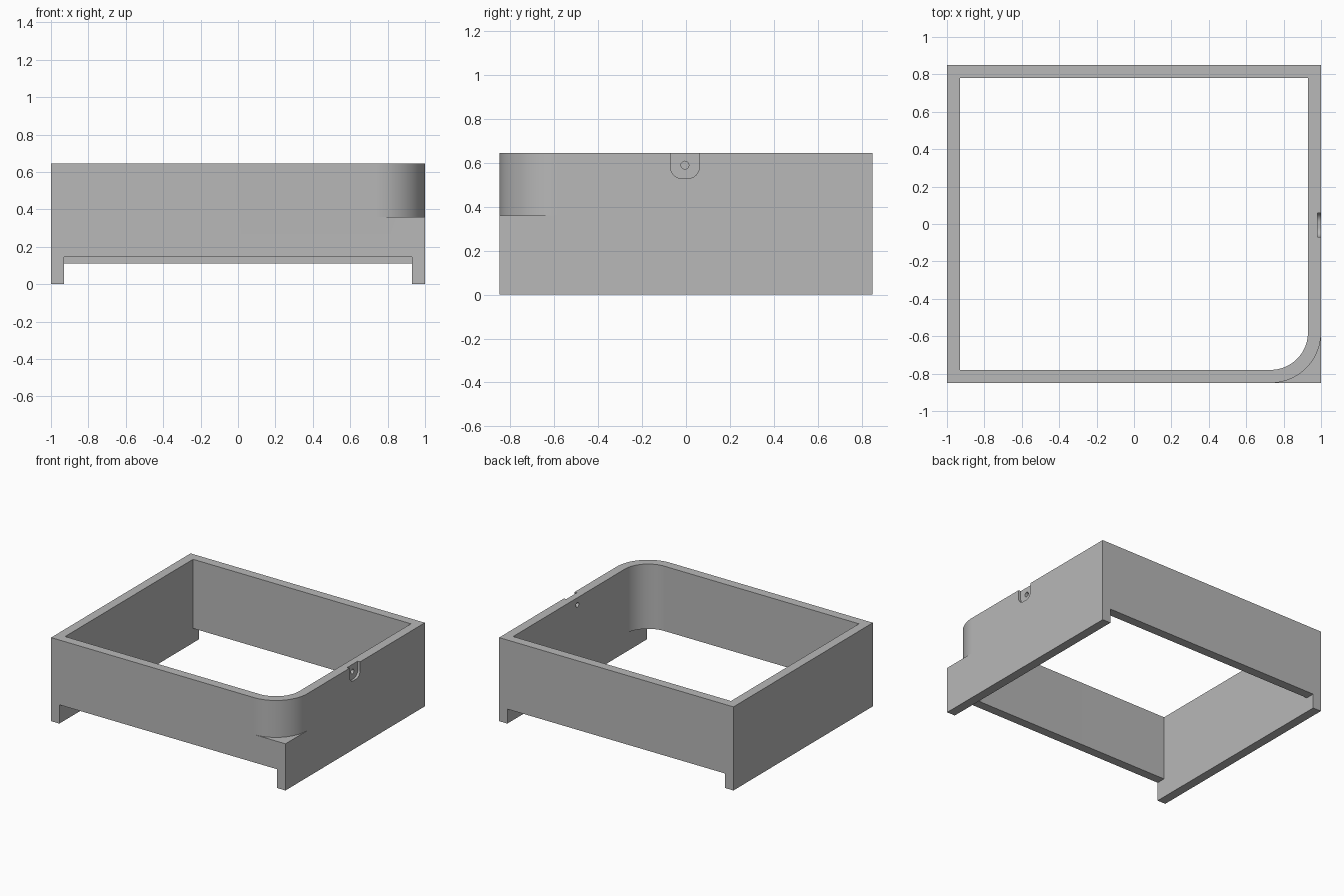
import bpy, bmesh
from math import cos, sin, pi, radians
from mathutils import Vector

cube = bpy.data.objects.get("Cube")
if cube:
    bpy.data.objects.remove(cube, do_unlink=True)

# Main dimensions
HX, HY, HEIGHT, WALL = 1.0, 0.85, 0.645, 0.07
IX, IY = HX - WALL, HY - WALL
R_OUT = 0.27
CX, CY = HX - R_OUT, -HY + R_OUT      # centre of the rounded corner

grey = bpy.data.materials.new("plain grey")
grey.use_nodes = True
colour = (0.48, 0.48, 0.48, 1)
grey.diffuse_color = colour
grey.node_tree.nodes["Principled BSDF"].inputs["Base Color"].default_value = colour


def arc(cx, cy, r, start, end, steps=24):
    angles = [start + (end - start) * i / steps for i in range(steps + 1)]
    return [(cx + r * cos(a), cy + r * sin(a)) for a in angles]


def prism(name, outline, low, high, axis="z"):
    """Extrude an outline: (x, y) along z, or (y, z) along x."""
    def place(p, h):
        return (p[0], p[1], h) if axis == "z" else (h, p[0], p[1])
    bm = bmesh.new()
    face = bm.faces.new([bm.verts.new(place(p, low)) for p in outline])
    top = bmesh.ops.extrude_face_region(bm, geom=[face])["geom"]
    shift = Vector(place((0, 0), high - low))
    bmesh.ops.translate(bm, vec=shift, verts=[v for v in top if isinstance(v, bmesh.types.BMVert)])
    bmesh.ops.recalc_face_normals(bm, faces=bm.faces)
    mesh = bpy.data.meshes.new(name)
    bm.to_mesh(mesh)
    bm.free()
    mesh.materials.append(grey)
    ob = bpy.data.objects.new(name, mesh)
    bpy.context.collection.objects.link(ob)
    return ob


def rect(x0, x1, y0, y1):
    return [(x0, y0), (x1, y0), (x1, y1), (x0, y1)]


def cut(target, cutter):
    cutter.hide_render = True
    mod = target.modifiers.new(cutter.name, "BOOLEAN")
    mod.operation, mod.solver, mod.object = "DIFFERENCE", "EXACT", cutter
    bpy.context.view_layer.objects.active = target
    bpy.ops.object.modifier_apply(modifier=mod.name)
    bpy.data.objects.remove(cutter, do_unlink=True)


# Outer block
frame = prism("frame", rect(-HX, HX, -HY, HY), 0, HEIGHT)

# Open middle with one rounded corner
cavity = [(-IX, IY), (-IX, -IY)] + arc(CX, CY, R_OUT - WALL, -pi / 2, 0) + [(IX, IY)]
cut(frame, prism("cavity", cavity, -0.2, 1))

# Upper part of the front left corner, rounded off above a ledge
corner = arc(CX, CY, R_OUT, -pi / 2, 0) + [(1.2, CY), (1.2, -1.1), (CX, -1.1)]
cut(frame, prism("corner_cutter", corner, 0.36, 1))

# Raised lower edges of the front and back walls
cut(frame, prism("front_gap", rect(-IX, IX, -1.1, -0.4), -0.2, 0.145))
cut(frame, prism("back_gap", rect(-IX, IX, 0.4, 1.1), -0.2, 0.112))

# Shallow round-bottomed recess with a pin hole in the left wall
Y0, Y1, Z0, R = -0.07, 0.06, 0.53, 0.05
pocket = ([(Y1, 0.8), (Y0, 0.8)] + arc(Y0 + R, Z0 + R, R, pi, 1.5 * pi, 10)
          + arc(Y1 - R, Z0 + R, R, 1.5 * pi, 2 * pi, 10))
cut(frame, prism("pocket", pocket, 0.98, 1.2, "x"))
cut(frame, prism("pin_hole", arc(-0.005, 0.59, 0.018, 0, 2 * pi, 24)[:-1], 0.8, 1.2, "x"))

# Smooth curves, crisp edges
bpy.ops.object.select_all(action="DESELECT")
frame.select_set(True)
bpy.context.view_layer.objects.active = frame
bpy.ops.object.shade_smooth_by_angle(angle=radians(30))
